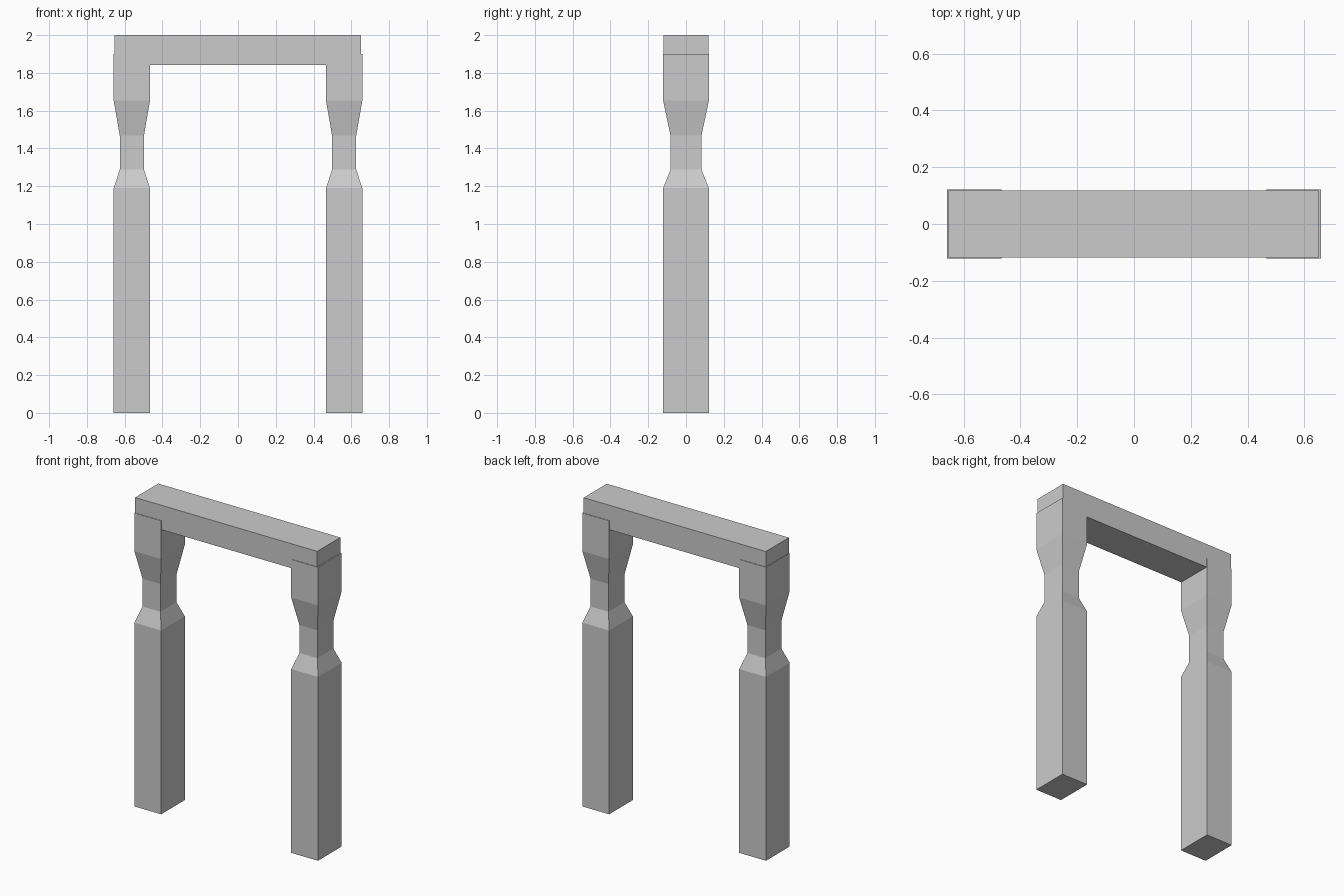
import bpy, bmesh

if "Cube" in bpy.data.objects:
    bpy.data.objects.remove(bpy.data.objects["Cube"])

def loft(name, cx, sections):
    """Rectangular loft; sections are (z, half_x, half_y) from bottom to top."""
    bm = bmesh.new()
    rings = [[bm.verts.new((cx + sx * hx, sy * hy, z))
              for sx, sy in ((-1, -1), (1, -1), (1, 1), (-1, 1))]
             for z, hx, hy in sections]
    bm.faces.new(rings[0][::-1])
    bm.faces.new(rings[-1])
    for a, b in zip(rings, rings[1:]):
        for i in range(4):
            j = (i + 1) % 4
            bm.faces.new((a[i], a[j], b[j], b[i]))
    bmesh.ops.recalc_face_normals(bm, faces=bm.faces)
    mesh = bpy.data.meshes.new(name)
    bm.to_mesh(mesh)
    bm.free()
    obj = bpy.data.objects.new(name, mesh)
    bpy.context.collection.objects.link(obj)
    return obj

# Posts: square base, narrow waist, flared head
post = [(0, 0.096, 0.121), (1.19, 0.096, 0.121), (1.288, 0.064, 0.082),
        (1.468, 0.064, 0.082), (1.653, 0.096, 0.121), (1.90, 0.096, 0.121)]
for name, x in (("left_post", -0.562), ("right_post", 0.562)):
    loft(name, x, post)

# Lintel: beam slightly slimmer than the post heads
loft("lintel", -0.002, [(1.842, 0.652, 0.118), (2.0, 0.652, 0.118)])
